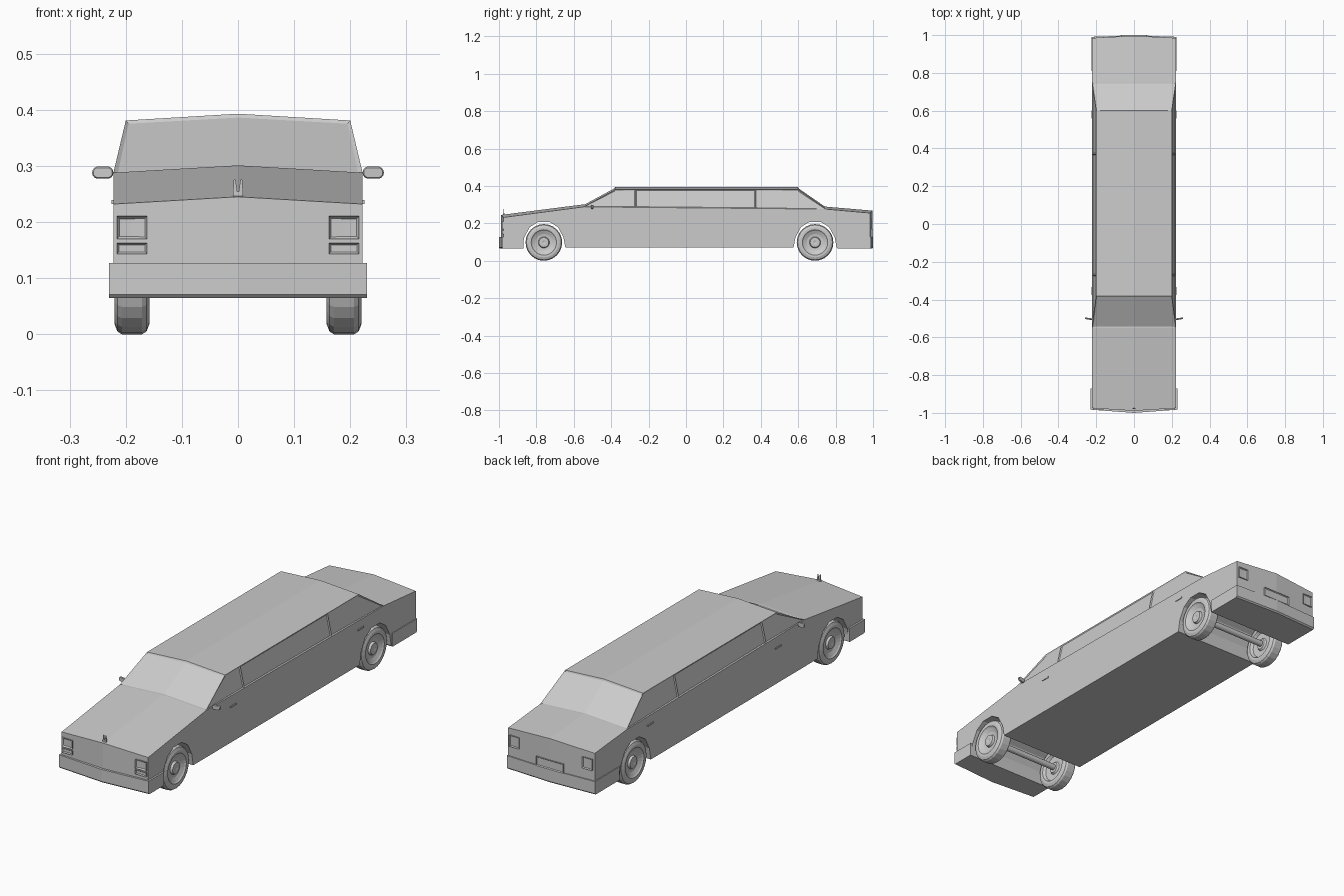
import bpy, bmesh, math
from mathutils import Matrix

if "Cube" in bpy.data.objects:
    bpy.data.objects.remove(bpy.data.objects["Cube"])

grey = bpy.data.materials.new("plain grey")
grey.diffuse_color = (0.6, 0.6, 0.6, 1)
grey.use_nodes = True
grey.node_tree.nodes["Principled BSDF"].inputs["Base Color"].default_value = grey.diffuse_color


def finish(name, bm):
    bmesh.ops.recalc_face_normals(bm, faces=bm.faces)
    me = bpy.data.meshes.new(name)
    bm.to_mesh(me)
    bm.free()
    me.materials.append(grey)
    ob = bpy.data.objects.new(name, me)
    bpy.context.collection.objects.link(ob)
    return ob


def loft(bm, rings, closed=True, caps=True):
    vs = [[bm.verts.new(p) for p in r] for r in rings]
    n = len(vs[0])
    for a, b in zip(vs, vs[1:]):
        for i in range(n if closed else n - 1):
            j = (i + 1) % n
            bm.faces.new((a[i], a[j], b[j], b[i]))
    if caps:
        bm.faces.new(vs[0])
        bm.faces.new(vs[-1])
    return vs


def box(name, center, size, recess=None):
    """Box; recess = (facing y direction, rim, depth) sinks one end face."""
    bm = bmesh.new()
    bmesh.ops.create_cube(bm, size=1, matrix=Matrix.Translation(center) @ Matrix.Diagonal((*size, 1)))
    if recess:
        bm.normal_update()
        d, rim, depth = recess
        f = [f for f in bm.faces if f.normal.y * d > 0.9]
        bmesh.ops.inset_region(bm, faces=f, thickness=rim, depth=-depth)
    return finish(name, bm)


FRONT_AXLE, REAR_AXLE, AXLE_Z, HALF = -0.76, 0.69, 0.1, 0.222

# lower body: side profile with wheel arches, crowned along the centre line
arch = [(-.115, .07), (-.105, .125), (-.075, .18), (-.03, .208),
        (.03, .208), (.075, .18), (.105, .125), (.115, .07)]
profile = [(-.975, .07)]
for ya in (FRONT_AXLE, REAR_AXLE):
    profile += [(ya + y, z) for y, z in arch]
profile += [(.985, .075), (.985, .255), (.75, .276), (-.55, .288), (-.975, .232)]
rings = []
for x in (-HALF, 0, HALF):
    ring = []
    for i, (y, z) in enumerate(profile):
        if x == 0:
            y += -.014 if y < -.97 else .011 if y > .98 else 0
            z += .013 if z > .22 else 0
        ring.append((x, y, z))
    rings.append(ring)
bm = bmesh.new()
loft(bm, rings)
finish("lower_body", bm)

# cabin: four stations along the car, with sunken window panes
stations = [(-.55, -.38), (-.27, -.27), (.37, .37), (.75, .60)]
rings = []
for yb, yt in stations:
    zb = .288 - .012 * (yb + .55) / 1.3
    rings.append([(-HALF, yb, zb), (-.2, yt, .381), (0, yt, .393),
                  (.2, yt, .381), (HALF, yb, zb)])
bm = bmesh.new()
vs = loft(bm, rings, closed=False, caps=False)
panes = []
for row in (vs[0], vs[-1]):
    mid = bm.verts.new((0, row[0].co.y, row[0].co.z + .013))
    panes.append([bm.faces.new((row[0], row[1], row[2], mid)),
                  bm.faces.new((mid, row[2], row[3], row[4]))])
bmesh.ops.recalc_face_normals(bm, faces=bm.faces)
if sum(f.normal.z for f in bm.faces) < 0:
    bmesh.ops.reverse_faces(bm, faces=bm.faces)
bm.normal_update()
sides = [f for f in bm.faces if abs(f.normal.x) > .8]
for pane in panes:
    bmesh.ops.inset_region(bm, faces=pane, thickness=.007, depth=-.004)
bmesh.ops.inset_individual(bm, faces=sides, thickness=.007, depth=-.004)
finish("cabin", bm)


# bumpers wrapping round both ends
def bumper(name, d, half, inner, corner, tip):
    bm = bmesh.new()
    rings = []
    for z, s in ((.065, .006), (.071, 0), (.127, 0)):
        rings.append([(-half, d * inner, z), (-half, d * (corner - s), z), (0, d * (tip - s), z),
                      (half, d * (corner - s), z), (half, d * inner, z)])
    loft(bm, rings)
    finish(name, bm)


bumper("front_bumper", -1, .23, .87, .983, 1.0)
bumper("rear_bumper", 1, .226, .81, .99, 1.0)

# lathed wheel: (distance from wheel middle, radius), flat shaded
wheel_profile = [(.024, 0), (.027, .012), (.026, .026), (.016, .03), (.018, .045),
                 (.026, .062), (.031, .068), (.031, .08), (.026, .093), (.018, .098),
                 (-.018, .098), (-.026, .093), (-.031, .08), (-.031, .068),
                 (-.018, .06), (-.016, .03), (-.024, .024), (-.024, 0)]


def wheel(name, x, y):
    s = 1 if x > 0 else -1
    bm = bmesh.new()
    verts = [bm.verts.new((s * px, 0, r)) for px, r in wheel_profile]
    edges = [bm.edges.new(p) for p in zip(verts, verts[1:])]
    bmesh.ops.spin(bm, geom=verts + edges, cent=(0, 0, 0), axis=(1, 0, 0),
                   angle=math.tau, steps=24, use_duplicate=False)
    bmesh.ops.remove_doubles(bm, verts=bm.verts, dist=.0004)
    finish(name, bm).location = (x, y, AXLE_Z - .002)


for end, y in (("front", FRONT_AXLE), ("rear", REAR_AXLE)):
    for side, s in (("left", 1), ("right", -1)):
        wheel(f"{end}_{side}_wheel", s * .189, y)
    bm = bmesh.new()
    bmesh.ops.create_cone(bm, cap_ends=True, segments=12, radius1=.014, radius2=.014, depth=.36,
                          matrix=Matrix.Translation((0, y, AXLE_Z)) @ Matrix.Rotation(math.pi / 2, 4, 'Y'))
    finish(f"{end}_axle", bm)

# lamps, door handles and mirrors on both sides
for side, s in (("left", 1), ("right", -1)):
    box(f"{side}_headlight", (s * .189, -.97, .19), (.054, .028, .041), (-1, .007, .007))
    box(f"{side}_indicator", (s * .189, -.97, .153), (.054, .028, .02), (-1, .005, .005))
    box(f"{side}_tail_light", (s * .187, .98, .2), (.05, .024, .052), (1, .005, .005))
    for end, y in (("front", -.355), ("rear", .58)):
        box(f"{end}_{side}_handle", (s * .222, y, .236), (.007, .042, .007))
    # oval mirror, flat front to back
    bm = bmesh.new()
    rings = []
    for y, k in ((-.506, .8), (-.502, 1), (-.497, .9)):
        ring = []
        for i in range(14):
            a = math.tau * i / 14
            ox = math.cos(a) * .0105 * k + (.0085 if math.cos(a) > 0 else -.0085)
            ring.append((s * (.241 + ox), y + ox * .15, .288 + math.sin(a) * .011 * k))
        rings.append(ring)
    loft(bm, rings)
    finish(f"{side}_mirror", bm)

# number plate without lettering
box("rear_plate", (0, .992, .148), (.14, .016, .042), (1, .005, .004))

# plain bonnet ornament: a small base with two upright fins
box("ornament_base", (0, -.975, .25), (.018, .008, .008))
for side, s in (("left", 1), ("right", -1)):
    bm = bmesh.new()
    loft(bm, [[(s * (c + a * w), -.975 + b * .002, z) for a, b in ((-1, -1), (1, -1), (1, 1), (-1, 1))]
              for c, w, z in ((.005, .004, .252), (.006, .0015, .276))])
    finish(f"{side}_ornament_fin", bm)
